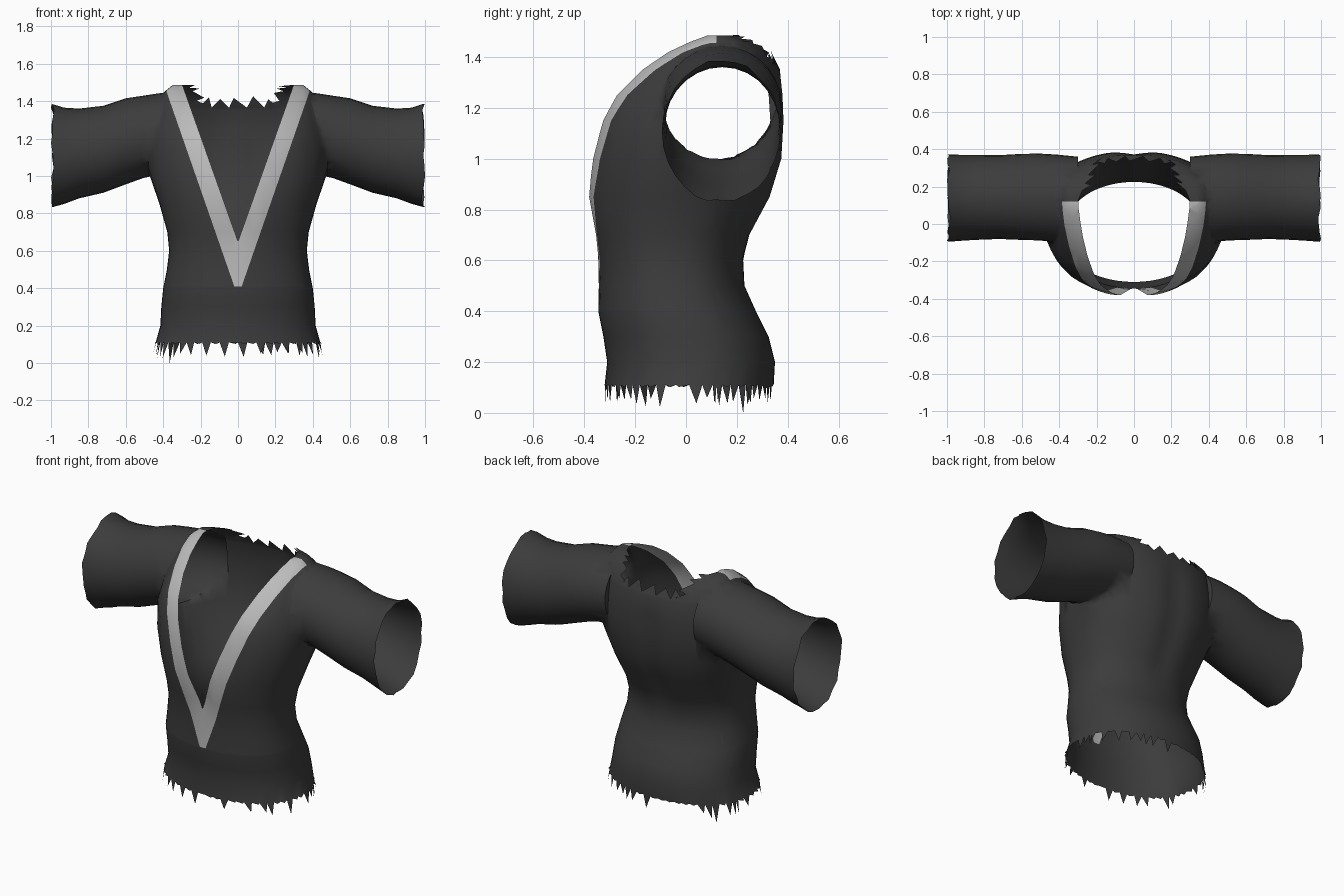
import bpy, bmesh, math, random
from mathutils import Vector

random.seed(7)
if "Cube" in bpy.data.objects:
    bpy.data.objects.remove(bpy.data.objects["Cube"])


def material(name, value):
    m = bpy.data.materials.new(name)
    m.use_nodes = True
    m.diffuse_color = (value, value, value, 1)
    m.node_tree.nodes["Principled BSDF"].inputs["Base Color"].default_value = (value, value, value, 1)
    return m


def loft(name, rings):
    """Closed tube through a list of equal-length rings."""
    bm = bmesh.new()
    loops = [[bm.verts.new(p) for p in ring] for ring in rings]
    n = len(loops[0])
    for a, b in zip(loops, loops[1:]):
        for i in range(n):
            j = (i + 1) % n
            bm.faces.new((a[i], a[j], b[j], b[i]))
    bm.faces.new(loops[0])
    bm.faces.new(loops[-1])
    bmesh.ops.recalc_face_normals(bm, faces=bm.faces)
    mesh = bpy.data.meshes.new(name)
    bm.to_mesh(mesh)
    bm.free()
    ob = bpy.data.objects.new(name, mesh)
    bpy.context.collection.objects.link(ob)
    return ob


# Torso sections: height, half width, front y, back y
SECTIONS = [
    (.11, .44, -.32, .345), (.2, .415, -.31, .35), (.3, .41, -.325, .325),
    (.4, .40, -.345, .275), (.5, .38, -.343, .23), (.6, .368, -.345, .225),
    (.7, .378, -.365, .26), (.85, .42, -.392, .34), (1.0, .475, -.378, .385),
    (1.15, .475, -.345, .392), (1.25, .455, -.30, .388), (1.35, .43, -.21, .37),
    (1.42, .41, -.11, .335), (1.46, .385, -.02, .28), (1.485, .35, .06, .2),
]


def torso_ring(z, w, front, back, n=56):
    mid, half = (front + back) / 2, (back - front) / 2
    power = .7 if z > 1.1 else .85      # squarer across the shoulders
    ring = []
    for i in range(n):
        a = math.tau * i / n
        x, c = w * math.sin(a), -math.cos(a)
        c = math.copysign(abs(c) ** power, c)
        groove = 0.02 * math.exp(-(x / 0.07) ** 2) if .65 < z < 1.3 else 0
        ring.append((x, mid + (half - groove) * c, z))
    return ring


shirt = loft("shirt", [torso_ring(*s) for s in SECTIONS])

# Sleeve sections: x, bottom z, top z, front y, back y
SLEEVE = [
    (.3, 1.04, 1.44, -.06, .36), (.42, 1.01, 1.445, -.095, .375), (.5, .99, 1.432, -.09, .38),
    (.6, .955, 1.415, -.085, .375), (.72, .91, 1.375, -.08, .368), (.85, .88, 1.36, -.085, .37),
    (.93, .85, 1.365, -.09, .37), (.99, .83, 1.385, -.095, .372),
]


def sleeve_ring(x, low, high, front, back, n=28):
    return [(x, (front + back) / 2 + (back - front) / 2 * math.cos(math.tau * i / n),
             (low + high) / 2 + (high - low) / 2 * math.sin(math.tau * i / n)) for i in range(n)]


# Merge both sleeves into the torso
for side in (1, -1):
    sleeve = loft("sleeve", [sleeve_ring(s[0] * side, *s[1:]) for s in SLEEVE])
    union = shirt.modifiers.new("union", "BOOLEAN")
    union.operation, union.solver, union.object = "UNION", "EXACT", sleeve
    bpy.context.view_layer.objects.active = shirt
    bpy.ops.object.modifier_apply(modifier=union.name)
    bpy.data.objects.remove(sleeve)

shirt.data.materials.clear()
shirt.data.materials.append(material("charcoal cloth", .045))
shirt.data.materials.append(material("light grey band", .5))
bm = bmesh.new()
bm.from_mesh(shirt.data)


def slice_faces(test, point, normal):
    faces = [f for f in bm.faces if test(f.calc_center_median())]
    geom = set(faces)
    for f in faces:
        geom.update(f.edges, f.verts)
    bmesh.ops.bisect_plane(bm, geom=list(geom), plane_co=point, plane_no=normal, dist=1e-5)


def remove_faces(test):
    bmesh.ops.delete(bm, geom=[f for f in bm.faces if test(f)], context="FACES")


# Open the hem and the cuffs
remove_faces(lambda f: f.calc_center_median().z < .12 and abs(f.normal.z) > .9)
remove_faces(lambda f: abs(f.calc_center_median().x) > .98 and abs(f.normal.x) > .9)

# Soften the armholes
bmesh.ops.remove_doubles(bm, verts=bm.verts, dist=.004)
joint = [v for v in bm.verts if .37 < abs(v.co.x) < .58 and v.co.z > .9]
for _ in range(2):
    bmesh.ops.smooth_vert(bm, verts=joint, factor=.35, use_axis_x=True, use_axis_y=True, use_axis_z=True)
bmesh.ops.triangulate(bm, faces=[f for f in bm.faces if len(f.verts) > 4])

# Score the neck opening and the band along it
SHOULDER, SLOPE, BAND_SLOPE, BACK_Z = .12, .355, .348, 1.365
SIDE_X, SIDE_SLOPE = .3, .4


def neck_side(c):
    return abs(c.x) + SIDE_SLOPE * (c.y - SHOULDER) - SIDE_X


slice_faces(lambda c: True, (0, SHOULDER, 0), (0, 1, 0))
slice_faces(lambda c: True, (0, 0, 0), (1, 0, 0))
slice_faces(lambda c: c.y < SHOULDER, (0, 0, .41), (0, 0, 1))
slice_faces(lambda c: c.y > SHOULDER and abs(c.x) < .5, (0, 0, BACK_Z), (0, 0, 1))
for s in (1, -1):
    front = lambda c: c.y < SHOULDER and c.x * s > 0 and c.z > .41
    slice_faces(front, (0, 0, .65), (s, 0, -SLOPE))
    slice_faces(front, (s * .02, 0, .41), (s, 0, -BAND_SLOPE))
    slice_faces(lambda c: c.y > SHOULDER and c.z > BACK_Z and c.x * s > 0,
                (s * SIDE_X, SHOULDER, 0), (s, SIDE_SLOPE, 0))


def in_neck(f):
    c = f.calc_center_median()
    if c.y < SHOULDER:
        return abs(c.x) < SLOPE * (c.z - .65)
    return c.z > BACK_Z and neck_side(c) < 0


remove_faces(in_neck)

# Colour the band
for f in bm.faces:
    c = f.calc_center_median()
    f.material_index = int(c.y < SHOULDER and c.z > .41 and abs(c.x) < .02 + BAND_SLOPE * (c.z - .41))


# Torn teeth, each spanning a few neighbouring points of an open rim
def tear(test, order, step, direction):
    rim = sorted({v for e in bm.edges if e.is_boundary for v in e.verts if test(v.co)},
                 key=lambda v: order(v.co))
    for k in range(0, len(rim) - 1, step):
        base = rim[k:k + step + 1]
        mid = (base[0].co + base[-1].co) / 2
        lean = (base[-1].co - base[0].co) * random.uniform(-.3, .3)
        tip = bm.verts.new(mid + lean + direction(mid))
        for a, b in zip(base, base[1:]):
            bm.faces.new((a, b, tip))


def hem_tooth(c):
    long = random.random() < (.65 if c.y > 0 and abs(c.x) > .2 else .3)
    return Vector((c.x * .03, 0, -random.uniform(.05, .09) if long else -.008))


def back_tooth(c):
    return Vector((0, -.025, random.uniform(.045, .065)))


def side_tooth(c):
    return Vector((-math.copysign(.045, c.x), .02, .005))


tear(lambda c: c.z < .125, lambda c: math.atan2(c.x, c.y), 1, hem_tooth)
tear(lambda c: c.y > SHOULDER and abs(c.z - BACK_Z) < .003 and abs(c.x) < SIDE_X,
     lambda c: c.x, 2, back_tooth)
for s in (1, -1):
    tear(lambda c: c.y > SHOULDER + .05 and c.z > BACK_Z - .003 and c.x * s > 0 and abs(neck_side(c)) < .004,
         lambda c: c.y, 2, side_tooth)

# Longest tooth touches the ground
lowest = min(bm.verts, key=lambda v: v.co.z)
lowest.co.z = 0

# Uneven cuffs
for v in bm.verts:
    if abs(v.co.x) > .98:
        v.co.x = math.copysign(random.uniform(.983, 1), v.co.x)
        v.co.z += random.uniform(-.006, .008)

bmesh.ops.recalc_face_normals(bm, faces=bm.faces)
bm.to_mesh(shirt.data)
bm.free()
bpy.ops.object.select_all(action="DESELECT")
shirt.select_set(True)
bpy.context.view_layer.objects.active = shirt
bpy.ops.object.shade_smooth_by_angle(angle=math.radians(60))
